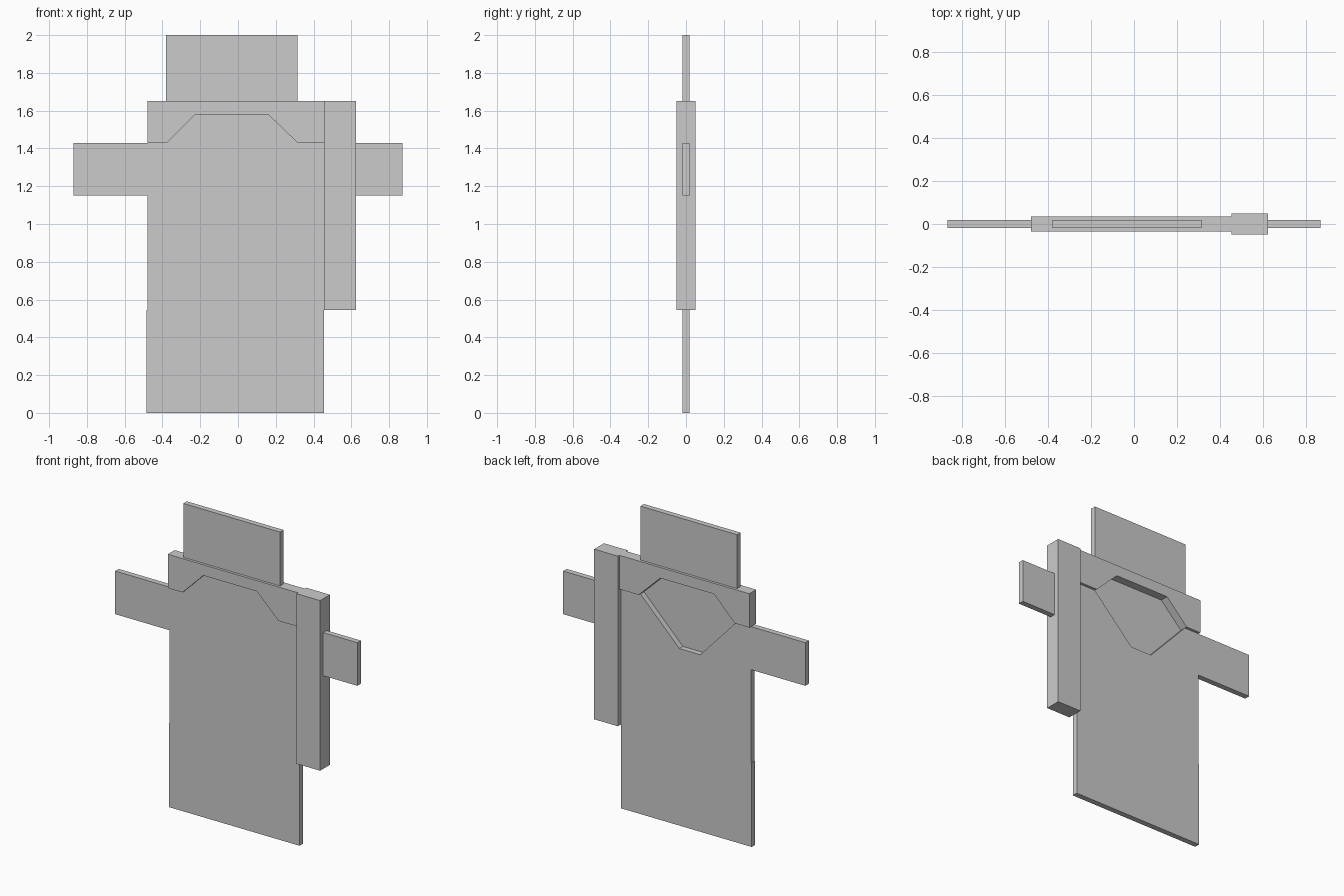
import bpy
import bmesh

if "Cube" in bpy.data.objects:
    bpy.data.objects.remove(bpy.data.objects["Cube"])

THIN = 0.018   # half thickness of the main panels


def prism(name, profile, y0, y1):
    """Extrude an (x, z) profile from y0 to y1; equal values give a flat sheet."""
    bm = bmesh.new()
    face = bm.faces.new([bm.verts.new((x, y0, z)) for x, z in profile])
    if y1 != y0:
        ext = bmesh.ops.extrude_face_region(bm, geom=[face], use_keep_orig=True)
        moved = [v for v in ext["geom"] if isinstance(v, bmesh.types.BMVert)]
        bmesh.ops.translate(bm, verts=moved, vec=(0, y1 - y0, 0))
        bmesh.ops.recalc_face_normals(bm, faces=bm.faces)
    mesh = bpy.data.meshes.new(name)
    bm.to_mesh(mesh)
    bm.free()
    obj = bpy.data.objects.new(name, mesh)
    bpy.context.collection.objects.link(obj)
    return obj


def panel(name, x0, x1, z0, z1, half):
    return prism(name, [(x0, z0), (x1, z0), (x1, z1), (x0, z1)], -half, half)


# Rectangular panels
panel("head_panel", -0.38, 0.315, 1.65, 2.0, THIN)
panel("torso_panel", -0.48, 0.455, 0.545, 1.15, THIN)
panel("lower_panel", -0.485, 0.455, 0.0, 0.545, THIN)
panel("side_pillar", 0.455, 0.625, 0.545, 1.65, 0.05)

# Thicker shoulder slab with an arch cut into its lower edge
arch = [(-0.375, 1.43), (-0.225, 1.58), (0.16, 1.58), (0.315, 1.43)]
prism("shoulder_slab",
      [(-0.48, 1.65), (-0.48, 1.43)] + arch + [(0.455, 1.43), (0.455, 1.65)],
      -0.035, 0.035)

# Arms with slanted inner ends
prism("left_arm", [(-0.87, 1.15), (-0.115, 1.15), (-0.375, 1.43), (-0.87, 1.43)],
      -THIN, THIN)
prism("right_arm", [(0.035, 1.15), (0.87, 1.15), (0.87, 1.43), (0.315, 1.43)],
      -THIN, THIN)

# Single front sheet closing the chest opening, leaving a recess at the back
prism("chest_sheet", [(-0.115, 1.15), (0.035, 1.15)] + arch[::-1], -THIN, -THIN)
